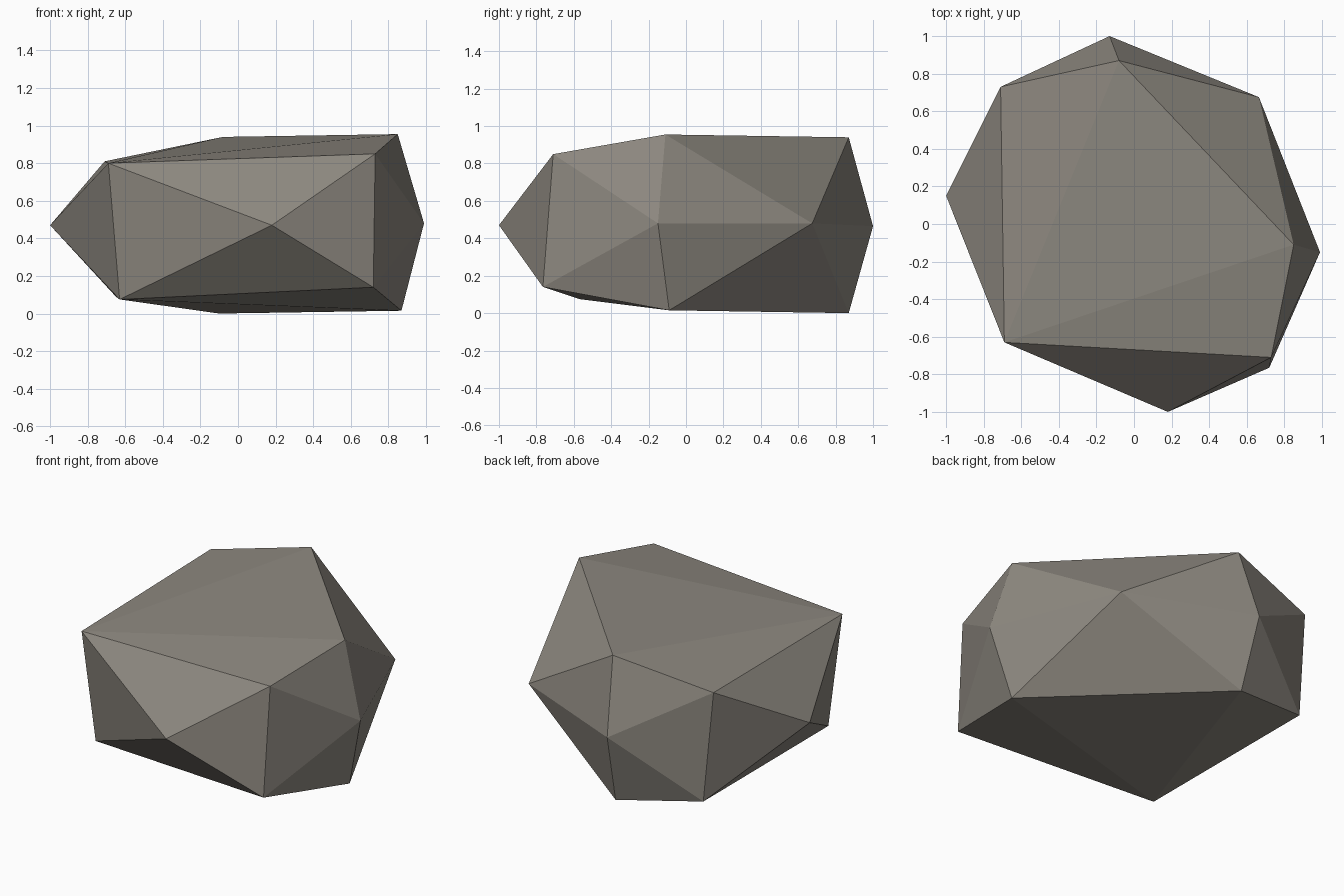
import bpy
import bmesh

if "Cube" in bpy.data.objects:
    bpy.data.objects.remove(bpy.data.objects["Cube"])

# Low-poly boulder: three uneven five-sided rings wrapped in a convex skin
top_ring = [(-0.71, 0.73, 0.81), (-0.69, -0.63, 0.80), (0.73, -0.71, 0.85),
            (0.85, -0.11, 0.955), (-0.08, 0.87, 0.94)]
middle_ring = [(-1.0, 0.15, 0.47), (0.18, -1.0, 0.47), (0.99, -0.15, 0.48),
               (0.665, 0.675, 0.48), (-0.13, 1.0, 0.465)]
bottom_ring = [(-0.65, 0.75, 0.09), (-0.63, -0.57, 0.075), (0.72, -0.765, 0.14),
               (0.87, -0.09, 0.015), (-0.10, 0.87, 0.0)]

bm = bmesh.new()
for ring in (top_ring, middle_ring, bottom_ring):
    for point in ring:
        bm.verts.new(point)
bmesh.ops.convex_hull(bm, input=bm.verts[:])
bmesh.ops.recalc_face_normals(bm, faces=bm.faces[:])

mesh = bpy.data.meshes.new("boulder")
bm.to_mesh(mesh)
bm.free()

# Warm grey stone
stone = bpy.data.materials.new("warm grey stone")
stone.diffuse_color = (0.27, 0.25, 0.217, 1.0)
stone.use_nodes = True
stone.node_tree.nodes["Principled BSDF"].inputs["Base Color"].default_value = stone.diffuse_color
mesh.materials.append(stone)

boulder = bpy.data.objects.new("boulder", mesh)
bpy.context.collection.objects.link(boulder)
